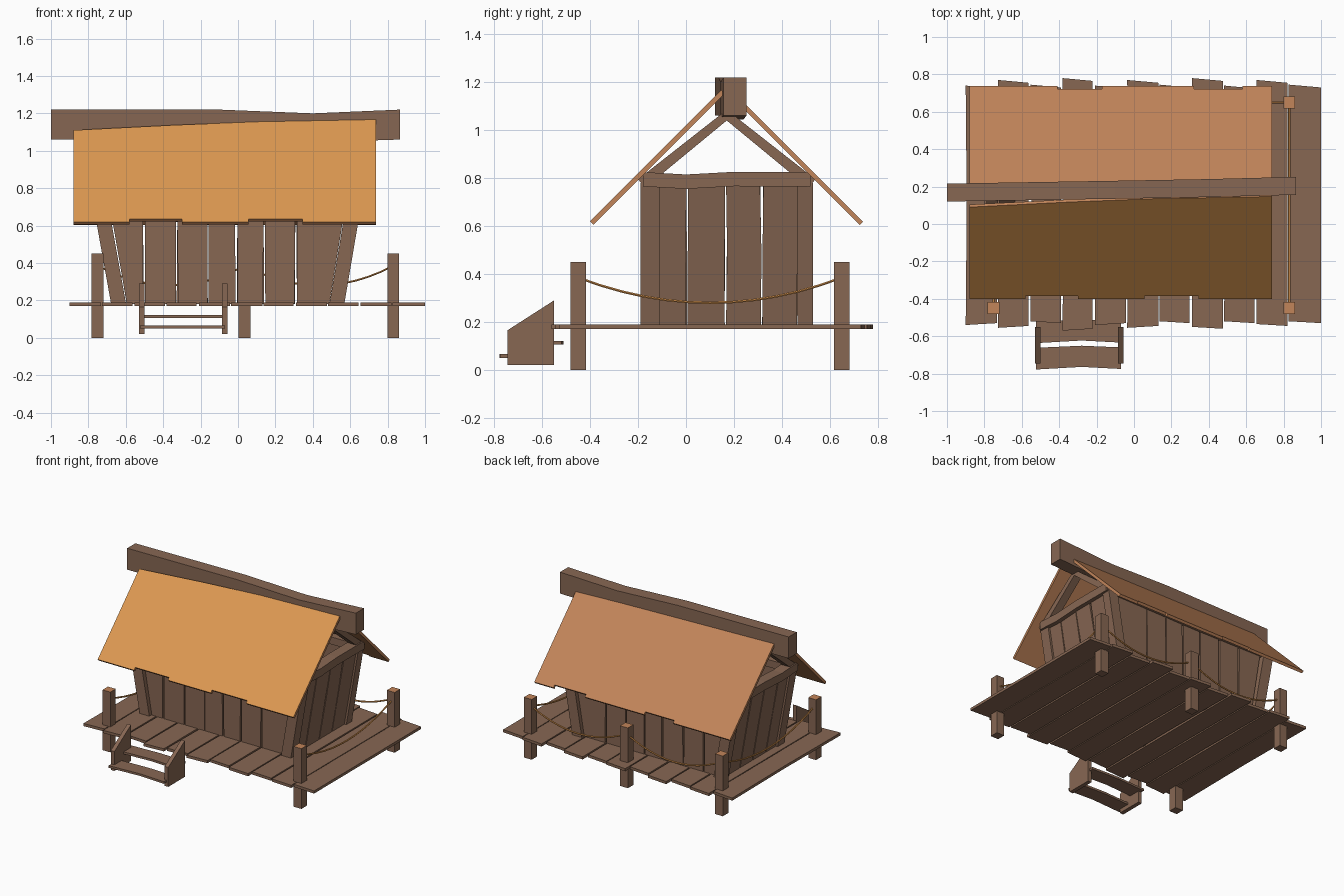
import bpy, bmesh, math, random
from mathutils import Vector

if "Cube" in bpy.data.objects:
    bpy.data.objects.remove(bpy.data.objects["Cube"])

random.seed(4)


def material(name, rgb):
    m = bpy.data.materials.new(name)
    m.diffuse_color = (*rgb, 1)
    m.use_nodes = True
    m.node_tree.nodes["Principled BSDF"].inputs["Base Color"].default_value = m.diffuse_color
    return m


WOOD = material("brown wood", (0.242, 0.135, 0.086))
COPPER = material("copper wood", (0.54, 0.235, 0.102))
ORANGE = material("orange thatch", (0.72, 0.315, 0.083))


def finish(name, bm, mats, accent=None):
    """Make the object; faces looking along accent take the second material."""
    bmesh.ops.recalc_face_normals(bm, faces=bm.faces)
    bm.normal_update()
    if accent:
        for f in bm.faces:
            f.material_index = int(f.normal.dot(Vector(accent).normalized()) > 0.9)
    me = bpy.data.meshes.new(name)
    bm.to_mesh(me)
    bm.free()
    for m in mats:
        me.materials.append(m)
    ob = bpy.data.objects.new(name, me)
    bpy.context.collection.objects.link(ob)
    return ob


def loft(name, rings, mats=(WOOD,), accent=None):
    """Skin a row of equal closed cross-sections and cap the ends."""
    bm = bmesh.new()
    loops = [[bm.verts.new(p) for p in ring] for ring in rings]
    n = len(loops[0])
    for a, b in zip(loops, loops[1:]):
        for i in range(n):
            j = (i + 1) % n
            bm.faces.new((a[i], a[j], b[j], b[i]))
    bm.faces.new(loops[0])
    bm.faces.new(loops[-1])
    return finish(name, bm, mats, accent)


def rect_x(x, y0, y1, z0, z1):
    return [(x, y0, z0), (x, y1, z0), (x, y1, z1), (x, y0, z1)]


def rect_y(y, x0, x1, z0, z1):
    return [(x0, y, z0), (x1, y, z0), (x1, y, z1), (x0, y, z1)]


def rect_z(z, x0, x1, y0, y1):
    return [(x0, y0, z), (x1, y0, z), (x1, y1, z), (x0, y1, z)]


# Deck planks with uneven, slanted ends
step = 1.9 / 11
for i in range(11):
    x0 = -0.9 + i * step
    x1 = x0 + step - (0.0 if i == 10 else random.uniform(0.004, 0.014))
    front = (-0.53, -0.545, -0.53, -0.56)[i % 4]
    back = (0.74, 0.77, 0.745, 0.78)[i % 4]
    s = random.choice((-0.01, 0.01))
    mid = x0 + random.uniform(0.0, 0.008)
    loft(f"deck_plank_{i}", [
        [(x0, front + s, 0.17), (x1, front, 0.17), (x1, front, 0.19), (x0, front + s, 0.19)],
        rect_y(0.1, mid, x1, 0.17, 0.19),
        [(x0, back, 0.17), (x1, back - 0.015, 0.17), (x1, back - 0.015, 0.19), (x0, back, 0.19)]])

# Railing posts with pale tops
POSTS = [(-0.75, -0.45), (0.83, -0.45), (0.83, 0.65), (0.035, 0.65), (-0.75, 0.65)]
for i, (x, y) in enumerate(POSTS):
    loft(f"rail_post_{i}", [rect_z(z, x - 0.032, x + 0.032, y - 0.032, y + 0.032)
                            for z in (0, 0.45)], (WOOD, COPPER), (0, 0, 1))

# Sagging ropes: right side, two at the back, left side
for i, (a, b) in enumerate([(1, 2), (2, 3), (3, 4), (4, 0)]):
    a, b = Vector((*POSTS[a], 0.385)), Vector((*POSTS[b], 0.385))
    d = (b - a).normalized()
    side = Vector((-d.y, d.x, 0))
    rings = []
    for k in range(13):
        t = k / 12
        c = a.lerp(b, t) - Vector((0, 0, 0.105 * 4 * t * (1 - t)))
        rings.append([c + 0.006 * (side * math.cos(q * math.pi / 3)
                      + Vector((0, 0, math.sin(q * math.pi / 3)))) for q in range(6)])
    loft(f"rope_{i}", rings, (ORANGE,))


# Outer face of the leaning end walls
def lean(s, z):
    return 0.57 + 0.17 * (z - 0.19) if s > 0 else -0.68 - 0.18 * (z - 0.19)


Z0, Z1 = 0.18, 0.78
for s, label in ((1, "right"), (-1, "left")):
    # Corner posts
    for y0, y1, end in ((-0.19, -0.11, "front"), (0.465, 0.53, "back")):
        loft(f"{label}_{end}_corner_post",
             [rect_z(z, lean(s, z) - s * 0.08, lean(s, z), y0, y1) for z in (Z0, Z1)])
    # End wall planks
    edges = [-0.115, 0.005, 0.165, 0.315, 0.47]
    for i, (y0, y1) in enumerate(zip(edges, edges[1:])):
        j = [random.uniform(0, 0.008) for _ in range(4)]
        loft(f"{label}_wall_plank_{i}", [
            rect_z(z, lean(s, z) - s * 0.045, lean(s, z) - s * 0.015, y0 + j[k], y1 - j[k + 1])
            for k, z in ((0, Z0), (2, 0.5), (1, Z1))])
    # Slightly bent tie beam
    x = lean(s, 0.79)
    xs = sorted((x - s * 0.07, x + s * 0.01))
    loft(f"{label}_tie_beam", [rect_y(y, *xs, z, z + 0.06) for y, z in
                               ((-0.18, 0.765), (0.0, 0.755), (0.2, 0.766), (0.52, 0.765))])
    # Rafter pair of the open gable
    xr = sorted((x - s * 0.06, x))
    for end, foot in (("front", -0.2), ("back", 0.54)):
        d = 1 if foot < 0 else -1
        prof = [(foot, 0.795), (foot + d * 0.03, 0.76), (0.17, 1.04), (0.17, 1.085)]
        loft(f"{label}_{end}_rafter", [[(xx, y, z) for y, z in prof] for xx in xr])

# Long walls: planks fan out toward the ends
base = [-0.60, -0.50, -0.33, -0.16, -0.01, 0.14, 0.31, 0.49]
top = [-0.70, -0.50, -0.33, -0.16, -0.01, 0.14, 0.31, 0.59]
for label, y0, y1 in (("front", -0.165, -0.135), ("back", 0.475, 0.505)):
    for i in range(7):
        j = [random.uniform(0.001, 0.009) for _ in range(4)]
        loft(f"{label}_wall_plank_{i}", [
            rect_z(Z0, base[i] + j[0], base[i + 1] - j[1], y0, y1),
            rect_z(Z1, top[i] + j[2], top[i + 1] - j[3], y0, y1)])
    loft(f"{label}_wall_beam", [rect_x(x, y0 - 0.02, y1 + 0.02, z, z + 0.055) for x, z in
                                ((-0.78, 0.765), (-0.1, 0.757), (0.67, 0.765))])

# Crooked ridge beam
loft("ridge_beam", [rect_x(x, y - 0.048, y + 0.048, z0, z1) for x, y, z0, z1 in
                    ((-1.0, 0.168, 1.06, 1.22), (-0.1, 0.183, 1.06, 1.22),
                     (0.4, 0.192, 1.045, 1.20), (0.865, 0.204, 1.06, 1.22))])


# Roof slabs with notched eaves
def roof(name, eave, ridge, notches, surface, inward, mats, accent):
    pts = [(-0.88, eave)]
    for a, b in notches:
        cut = eave + 0.015 * (1 if eave < 0 else -1)
        pts += [(a, eave), (a, cut), (b, cut), (b, eave)]
    pts += [(0.738, eave)] + ridge
    outer = [Vector((x, y, surface(y))) for x, y in pts]
    loft(name, [outer, [p + Vector(inward) for p in outer]], mats, accent)


roof("front_roof", -0.40, [(0.738, 0.147), (0.1, 0.135), (-0.35, 0.117), (-0.88, 0.09)],
     [(-0.58, -0.30), (0.055, 0.345)], lambda y: y + 1.02, (0, 0.014, -0.014),
     (COPPER, ORANGE), (0, -1, 1))
roof("back_roof", 0.738, [(0.738, 0.22), (-0.88, 0.20)],
     [(-0.41, -0.17), (0.32, 0.58)], lambda y: 1.356 - y, (0, -0.014, -0.014),
     (COPPER,), None)

# Front steps: two cheeks and two bent treads
for label, x in (("left", -0.53), ("right", -0.085)):
    prof = [(-0.745, 0.02), (-0.55, 0.02), (-0.55, 0.29), (-0.745, 0.165)]
    loft(f"{label}_step_cheek", [[(xx, y, z) for y, z in prof] for xx in (x, x + 0.03)])
for label, y0, y1, z in (("lower", -0.778, -0.662, 0.05), ("upper", -0.637, -0.522, 0.105)):
    loft(f"{label}_step_tread", [rect_x(x, y0 + c, y1 + c * 0.8, z, z + 0.016) for x, c in
                                 ((-0.525, 0), (-0.28, 0.014), (-0.07, 0.003))])
